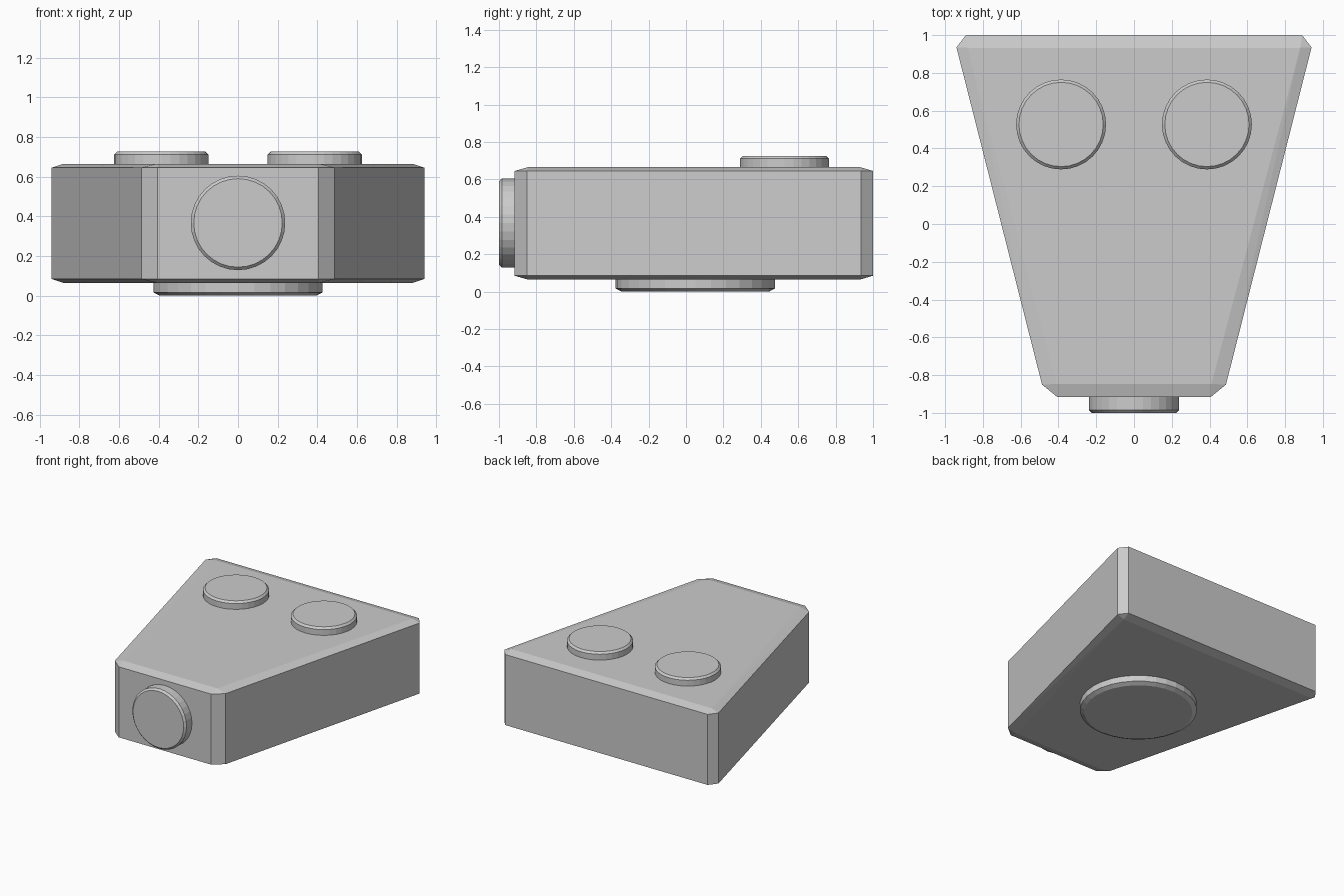
import bpy
import bmesh
from math import pi
from mathutils import Matrix, Vector

if "Cube" in bpy.data.objects:
    bpy.data.objects.remove(bpy.data.objects["Cube"])


def finish(bm, name):
    bmesh.ops.recalc_face_normals(bm, faces=bm.faces)
    mesh = bpy.data.meshes.new(name)
    bm.to_mesh(mesh)
    bm.free()
    obj = bpy.data.objects.new(name, mesh)
    bpy.context.collection.objects.link(obj)
    return obj


def disc(name, center, radius, depth, inset, drop, rotation):
    """Chamfered disc: center lies on the body face, local +z points outward."""
    bm = bmesh.new()
    rim = bmesh.ops.create_circle(bm, cap_ends=True, segments=32, radius=radius)
    face = bm.faces[:]
    levels = [(radius, depth - drop), (radius - inset, depth)]
    current = radius
    for r, z in levels:
        new = bmesh.ops.extrude_face_region(bm, geom=face)["geom"]
        verts = [g for g in new if isinstance(g, bmesh.types.BMVert)]
        face = [g for g in new if isinstance(g, bmesh.types.BMFace)]
        for v in verts:
            v.co.x *= r / current
            v.co.y *= r / current
            v.co.z = z
        current = r
    bm.transform(Matrix.Translation(Vector(center)) @ Matrix.Rotation(rotation, 4, 'X'))
    return finish(bm, name)


# Tapered body: hull of the clipped outline and the smaller top and bottom faces
bm = bmesh.new()
outline = [(0.89, 1.0), (0.94, 0.935), (0.487, -0.85), (0.405, -0.917)]
cap = [(0.88, 0.933), (0.41, -0.847)]
for points, heights in ((outline, (0.085, 0.645)), (cap, (0.065, 0.665))):
    for x, y in points:
        for z in heights:
            for side in (-1, 1):
                bm.verts.new((side * x, y, z))
bmesh.ops.convex_hull(bm, input=bm.verts[:])
bmesh.ops.dissolve_limit(bm, angle_limit=0.01, verts=bm.verts[:], edges=bm.edges[:])
finish(bm, "tapered_body")

# Round studs on the top
for label, side in (("left", -1), ("right", 1)):
    disc("top_stud_" + label, (side * 0.386, 0.527, 0.66), 0.238, 0.066, 0.015, 0.015, 0)

# Round stud on the narrow front
disc("front_stud", (0, -0.91, 0.367), 0.238, 0.09, 0.015, 0.015, pi / 2)

# Round base disc underneath
disc("base_disc", (0, 0.05, 0.07), 0.427, 0.07, 0.033, 0.017, pi)
